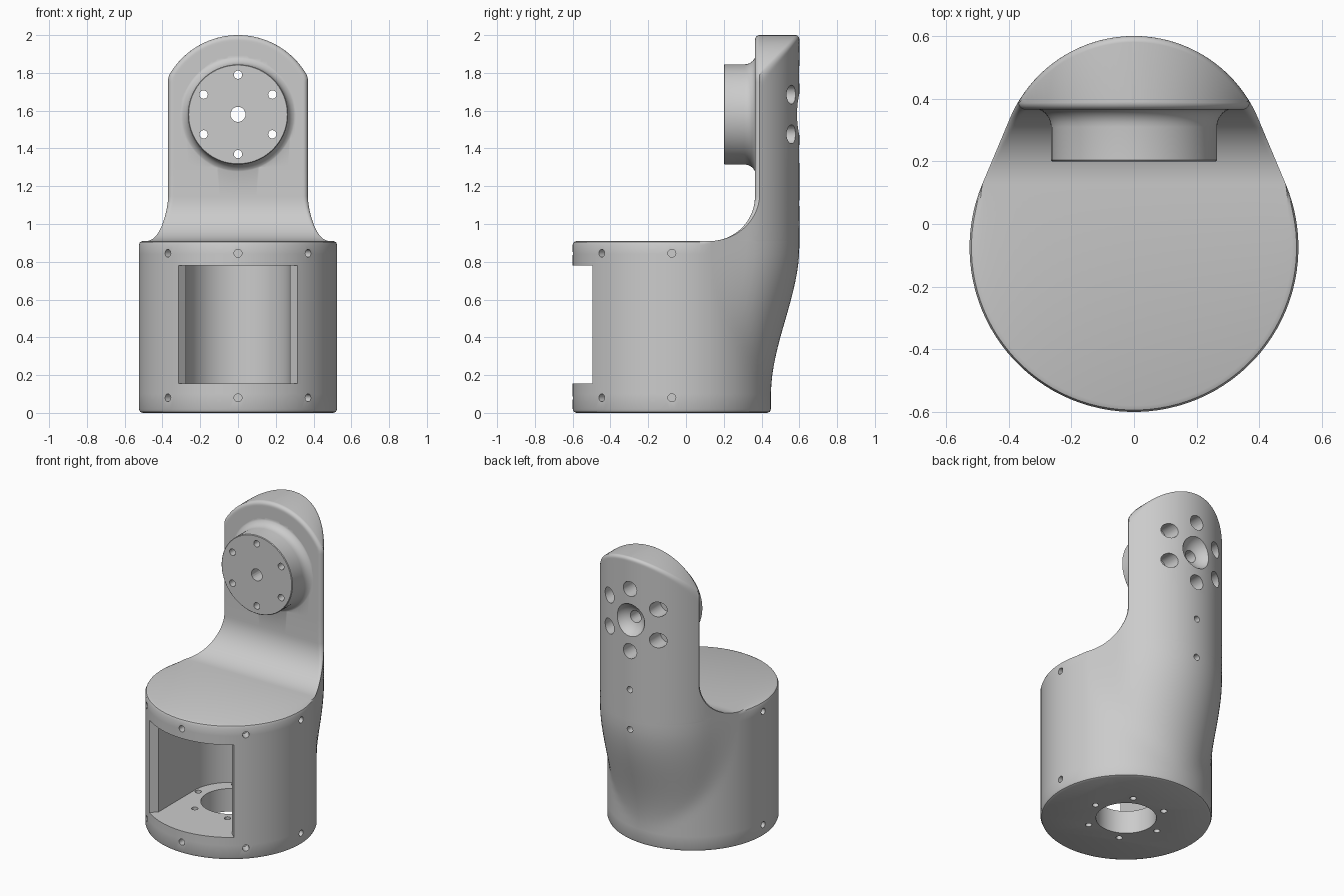
import bpy, bmesh, math
from mathutils import Vector

if "Cube" in bpy.data.objects:
    bpy.data.objects.remove(bpy.data.objects["Cube"])

R1, C1 = 0.525, -0.075      # main drum
R2 = 0.43                   # rounded back of the arm
DECK, SPLIT = 0.91, 0.128   # deck height, y where the deck fillet starts
ARM_Y = 0.365               # front face of the arm
PZ, PR = 1.58, 0.42         # pivot height, radius of the arm's round top
NB, NF = 49, 64             # points on the back and front of each section

grey = bpy.data.materials.new("light grey")
grey.diffuse_color = (0.6, 0.6, 0.6, 1)
grey.use_nodes = True
grey.node_tree.nodes["Principled BSDF"].inputs["Base Color"].default_value = grey.diffuse_color


def make(name, bm):
    bmesh.ops.recalc_face_normals(bm, faces=bm.faces)
    me = bpy.data.meshes.new(name)
    bm.to_mesh(me)
    bm.free()
    me.materials.append(grey)
    ob = bpy.data.objects.new(name, me)
    bpy.context.collection.objects.link(ob)
    return ob


def back_y(x, c2):
    """Back outline: hull of the drum circle and the arm circle."""
    x = abs(x)
    s = min(1, (R1 - R2) / (c2 - C1))
    c = math.sqrt(1 - s * s)
    if x <= R2 * c:
        return c2 + math.sqrt(R2 * R2 - x * x)
    if x < R1 * c:
        t = (x - R2 * c) / ((R1 - R2) * c)
        return (c2 + R2 * s) * (1 - t) + (C1 + R1 * s) * t
    return C1 + math.sqrt(max(0, R1 * R1 - x * x))


def rounding(e, r):
    return r - math.sqrt(max(0, r * r - (r - e) ** 2)) if e < r else 0


def ring(z, clip=None, r=0.0, inset=0.0, rim=0.0):
    t = min(1, max(0, (z - 0.1) / 0.78))
    c2 = 0.45 - R2 + 0.15 * t * t * (3 - 2 * t)
    yc = SPLIT if clip is None else clip
    lo, hi = 0, R1
    for _ in range(40):
        mid = (lo + hi) / 2
        lo, hi = (mid, hi) if back_y(mid, c2) > yc + r else (lo, mid)
    X = lo
    if z > PZ:
        X = min(X, math.sqrt(PR * PR - (z - PZ) ** 2))

    def top_gap(x):
        return max(0, PR - math.hypot(x, z - PZ)) if z > PZ else 1

    pts = []
    for k in range(NB):
        x = X * math.cos(math.pi * k / (NB - 1))
        y = back_y(x, c2) - rounding(top_gap(x), 0.02)
        pts.append((x, max(y, yc + r)))
    a0 = math.asin((SPLIT - C1) / R1)
    for k in range(1, NF + 1):
        f = k / (NF + 1)
        if clip is None:
            a = math.pi - a0 + (math.pi + 2 * a0) * f
            x, y = R1 * math.cos(a), C1 + R1 * math.sin(a)
            q = 1 - rim / R1 * min(1, max(0, (SPLIT - y) / 0.08))
            pts.append((x * q, C1 + (y - C1) * q))
        else:
            x = -X * math.cos(math.pi * f)
            pts.append((x, yc + rounding(min(X - abs(x), top_gap(x)), r)))
    q = 1 - inset / R1
    return [Vector((x * q, C1 + (y - C1) * q, z)) for x, y in pts]


# Body: drum blending into the upright arm, lofted through sections
rings = [ring(0, inset=0.02), ring(0.006, inset=0.006), ring(0.02)]
rings += [ring(0.1 + 0.79 * k / 16) for k in range(17)]
rings += [ring(0.904, rim=0.006), ring(DECK, rim=0.02)]
fr = ARM_Y - SPLIT
for k in range(17):
    a = math.pi / 2 * k / 16
    rings.append(ring(DECK + fr * (1 - math.cos(a)), SPLIT + fr * math.sin(a), 0.025 * k / 16))
rings += [ring(z, ARM_Y, 0.025) for z in (1.3, 1.45, PZ)]
rings += [ring(PZ + PR * math.sin(math.radians(a)), ARM_Y, 0.025)
          for a in list(range(6, 85, 3)) + [86, 88, 89]]
bm = bmesh.new()
loops = [[bm.verts.new(p) for p in rg] for rg in rings]
n = NB + NF
for A, B in zip(loops, loops[1:]):
    for i in range(n):
        j = (i + 1) % n
        bm.faces.new((A[i], A[j], B[j], B[i]))
bm.faces.new(loops[0])
bm.faces.new(loops[-1])
bmesh.ops.remove_doubles(bm, verts=bm.verts, dist=0.00005)
body = make("joint_bracket", bm)

# Pivot boss with a flared root, turned about the y axis
prof = [(0, 0.2), (0.261, 0.2), (0.265, 0.204), (0.265, 0.31)]
prof += [(0.325 - 0.06 * math.cos(a), 0.31 + 0.06 * math.sin(a))
         for a in [math.pi / 2 * k / 6 for k in range(1, 7)]]
prof += [(0.325, 0.42), (0, 0.42)]
bm = bmesh.new()
vs = [bm.verts.new((r, y, PZ)) for r, y in prof]
es = [bm.edges.new(p) for p in zip(vs, vs[1:])]
bmesh.ops.spin(bm, geom=vs + es, cent=(0, 0, PZ), axis=(0, 1, 0), angle=2 * math.pi, steps=72)
bmesh.ops.remove_doubles(bm, verts=bm.verts, dist=0.0001)
boss = make("pivot_boss", bm)


def hole(bm, a, b, r, seg=20):
    a, b = Vector(a), Vector(b)
    d = b - a
    m = d.to_track_quat('Z', 'Y').to_matrix().to_4x4()
    m.translation = (a + b) / 2
    bmesh.ops.create_cone(bm, cap_ends=True, segments=seg, radius1=r, radius2=r,
                          depth=d.length, matrix=m)


def circle6(r, start):
    return [(r * math.cos(math.radians(start + 60 * k)),
             r * math.sin(math.radians(start + 60 * k))) for k in range(6)]


# Motor cavity with its flared front window, and the through bores of the boss
bm = bmesh.new()
side = [(0.375, -0.7), (0.375, -0.555), (0.275, -0.455)]
arc = [(0.275 * math.cos(math.pi * k / 40), C1 + 0.275 * math.sin(math.pi * k / 40))
       for k in range(41)]
outline = side + arc + [(-x, y) for x, y in reversed(side)]
f = bm.faces.new([bm.verts.new((x, y, 0.155)) for x, y in outline])
ext = bmesh.ops.extrude_face_region(bm, geom=[f])
bmesh.ops.translate(bm, vec=(0, 0, 0.625),
                    verts=[v for v in ext["geom"] if isinstance(v, bmesh.types.BMVert)])
hole(bm, (0, 0.1, PZ), (0, 0.8, PZ), 0.04)
for x, z in circle6(0.21, 30):
    hole(bm, (x, 0.1, PZ + z), (x, 0.8, PZ + z), 0.022)
cavity = make("cavity_cutter", bm)

# Floor opening, screw holes, counterbores and the dish on the back
bm = bmesh.new()
hole(bm, (0, C1, -0.1), (0, C1, 0.3), 0.185, 64)
for x, y in circle6(0.245, 0):
    hole(bm, (x, C1 + y, -0.1), (x, C1 + y, 0.3), 0.02)
for k in range(5):
    a = math.pi + math.pi / 4 * k
    c, s = math.cos(a), math.sin(a)
    for z in (0.08, 0.845):
        hole(bm, (0.46 * c, C1 + 0.46 * s, z), (0.6 * c, C1 + 0.6 * s, z), 0.021)
for z in (0.84, 1.11):
    hole(bm, (0, 0.52, z), (0, 0.7, z), 0.021)
for x, z in circle6(0.21, 30):
    hole(bm, (x, 0.46, PZ + z), (x, 0.75, PZ + z), 0.05, 32)
dish = bmesh.ops.create_uvsphere(bm, u_segments=32, v_segments=20, radius=0.12)
bmesh.ops.translate(bm, vec=(0, 0.65, PZ), verts=dish["verts"])
details = make("detail_cutter", bm)

bpy.context.view_layer.objects.active = body
body.select_set(True)
for other, op in ((boss, 'UNION'), (cavity, 'DIFFERENCE'), (details, 'DIFFERENCE')):
    m = body.modifiers.new(other.name, 'BOOLEAN')
    m.object, m.operation, m.solver = other, op, 'EXACT'
    bpy.ops.object.modifier_apply(modifier=m.name)
    bpy.data.objects.remove(other)
bpy.ops.object.shade_smooth_by_angle(angle=math.radians(32))
